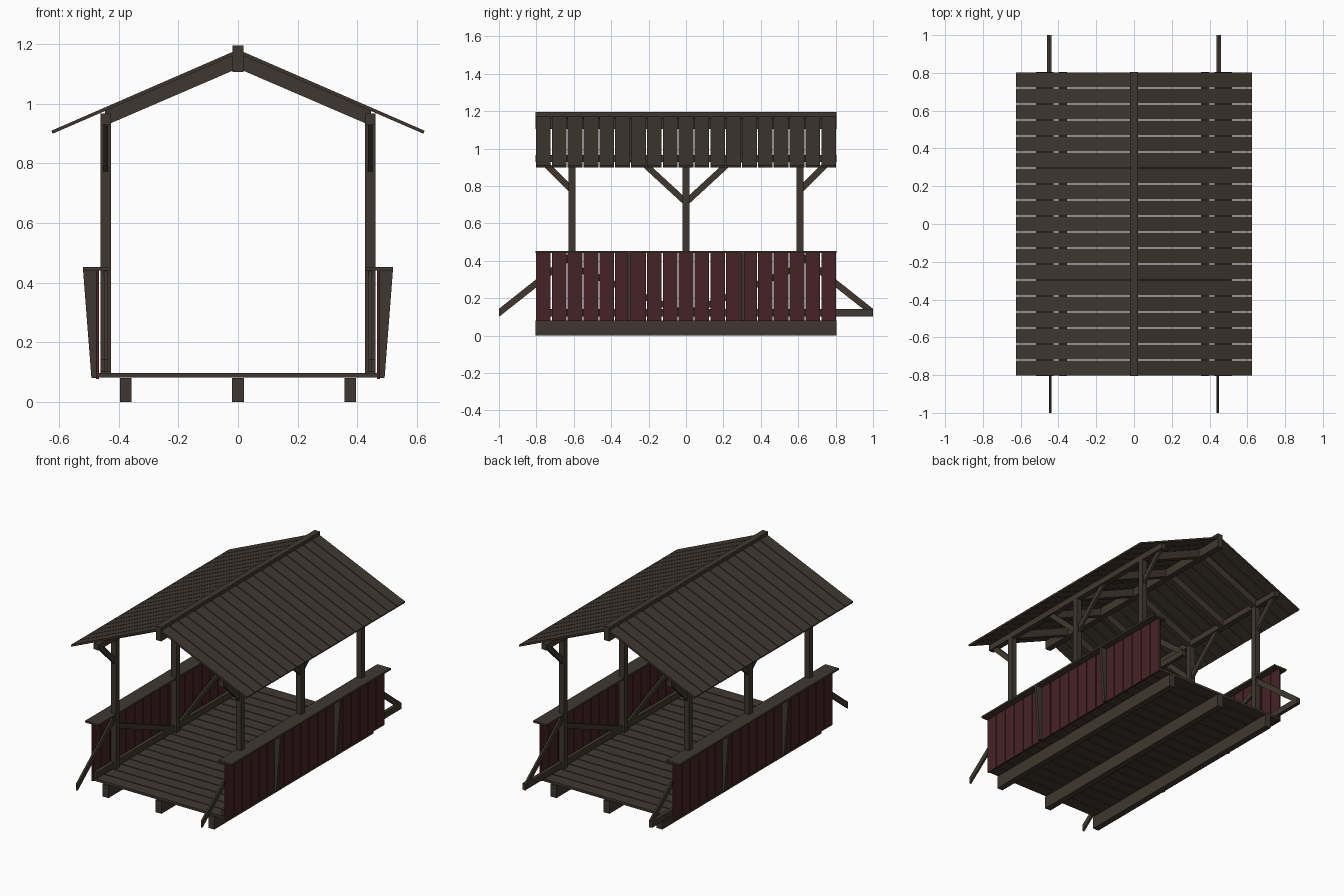
import bpy, bmesh
from mathutils import Vector

if "Cube" in bpy.data.objects:
    bpy.data.objects.remove(bpy.data.objects["Cube"])


def material(name, rgb):
    m = bpy.data.materials.new(name)
    m.diffuse_color = (*rgb, 1)
    m.use_nodes = True
    m.node_tree.nodes["Principled BSDF"].inputs["Base Color"].default_value = m.diffuse_color
    return m


WOOD = material("dark_brown_wood", (0.050, 0.039, 0.029))
RED = material("dark_red_paint", (0.062, 0.0165, 0.019))
HALF = 0.805      # half length of the bridge
N = 19            # boards along the length
PITCH = 2 * HALF / N


def prism(bm, profile, axis, a, b):
    """Extrude a 2D profile along axis: 'x' uses (y, z), 'y' uses (x, z)."""
    def point(p, t):
        return Vector((t, p[0], p[1])) if axis == 'x' else Vector((p[0], t, p[1]))
    lo = [bm.verts.new(point(p, a)) for p in profile]
    hi = [bm.verts.new(point(p, b)) for p in profile]
    n = len(profile)
    bm.faces.new(lo)
    bm.faces.new(hi[::-1])
    for i in range(n):
        j = (i + 1) % n
        bm.faces.new((lo[i], hi[i], hi[j], lo[j]))


def box(bm, x, y, z):
    prism(bm, [(x[0], z[0]), (x[1], z[0]), (x[1], z[1]), (x[0], z[1])], 'y', *y)


def strut(bm, p, q, width, x):
    """Square-cut timber from p to q in the yz plane."""
    p, q = Vector(p), Vector(q)
    d = (q - p).normalized() * width / 2
    s = Vector((-d.y, d.x))
    prism(bm, [p - s, q - s, q + s, p + s], 'x', *x)


def finish(bm, name, mat, mirror=True):
    bmesh.ops.recalc_face_normals(bm, faces=bm.faces)
    me = bpy.data.meshes.new(name)
    bm.to_mesh(me)
    bm.free()
    me.materials.append(mat)
    ob = bpy.data.objects.new(name, me)
    bpy.context.collection.objects.link(ob)
    if mirror:
        ob.modifiers.new("other_side", 'MIRROR').use_axis = (True, False, False)
    return ob


def boards(gap):
    for i in range(N):
        y = -HALF + i * PITCH
        yield y + gap / 2, y + PITCH - gap / 2


# Floor beams under the deck
bm = bmesh.new()
for x in (-0.376, 0, 0.376):
    box(bm, (x - 0.02, x + 0.02), (-HALF, HALF), (0, 0.08))
finish(bm, "floor_beams", WOOD, False)

# Deck planks
bm = bmesh.new()
for y in boards(0.006):
    box(bm, (-0.465, 0.465), y, (0.083, 0.098))
finish(bm, "deck_planks", WOOD, False)

# Posts
bm = bmesh.new()
for y in (-0.61, 0, 0.61):
    box(bm, (0.425, 0.461), (y - 0.018, y + 0.018), (0.09, 0.935))
finish(bm, "posts", WOOD)

# Wall plates on the posts
bm = bmesh.new()
box(bm, (0.425, 0.461), (-HALF, HALF), (0.928, 0.966))
finish(bm, "wall_plates", WOOD)

# Knee braces, railing diagonals and sill
bm = bmesh.new()
for s in (-1, 1):
    strut(bm, (0, 0.712), (s * 0.25, 0.942), 0.033, (0.435, 0.451))
    strut(bm, (s * 0.61, 0.777), (s * 0.772, 0.939), 0.033, (0.435, 0.451))
finish(bm, "knee_braces", WOOD)

bm = bmesh.new()
for s in (-1, 1):
    prism(bm, [(s, 0.10), (s, 0.143), (s * 0.62, 0.445), (s * 0.62, 0.40)],
          'x', 0.437, 0.449)
    strut(bm, (0, 0.115), (s * 0.61, 0.37), 0.033, (0.437, 0.449))
finish(bm, "railing_diagonals", WOOD)

bm = bmesh.new()
box(bm, (0.439, 0.461), (-0.8, 1.0), (0.103, 0.142))
finish(bm, "railing_sills", WOOD)

# Red side boards
bm = bmesh.new()
for y in boards(0.006):
    box(bm, (0.466, 0.476), y, (0.078, 0.444))
finish(bm, "side_boards", RED)

# Tapered buttresses outside the boards
bm = bmesh.new()
for y in (-0.303, 0.303):
    prism(bm, [(0.476, 0.08), (0.491, 0.08), (0.519, 0.442), (0.476, 0.442)],
          'y', y - 0.009, y + 0.009)
finish(bm, "buttresses", WOOD)

# Railing caps
bm = bmesh.new()
box(bm, (0.425, 0.52), (-HALF, HALF), (0.441, 0.453))
finish(bm, "railing_caps", WOOD)

# Ridge beam
bm = bmesh.new()
box(bm, (-0.019, 0.019), (-HALF, HALF), (1.105, 1.195))
finish(bm, "ridge_beam", WOOD, False)

# Rafters
bm = bmesh.new()
for y in (-0.61, -0.305, 0, 0.305, 0.61):
    prism(bm, [(0.018, 1.110), (0.445, 0.926), (0.445, 0.976), (0.018, 1.160)],
          'y', y - 0.018, y + 0.018)
finish(bm, "rafters", WOOD)

# Roof boards running down the slope
bm = bmesh.new()
for y in boards(0.006):
    prism(bm, [(0.018, 1.160), (0.621, 0.899), (0.625, 0.909), (0.018, 1.173)],
          'y', *y)
finish(bm, "roof_boards", WOOD)
